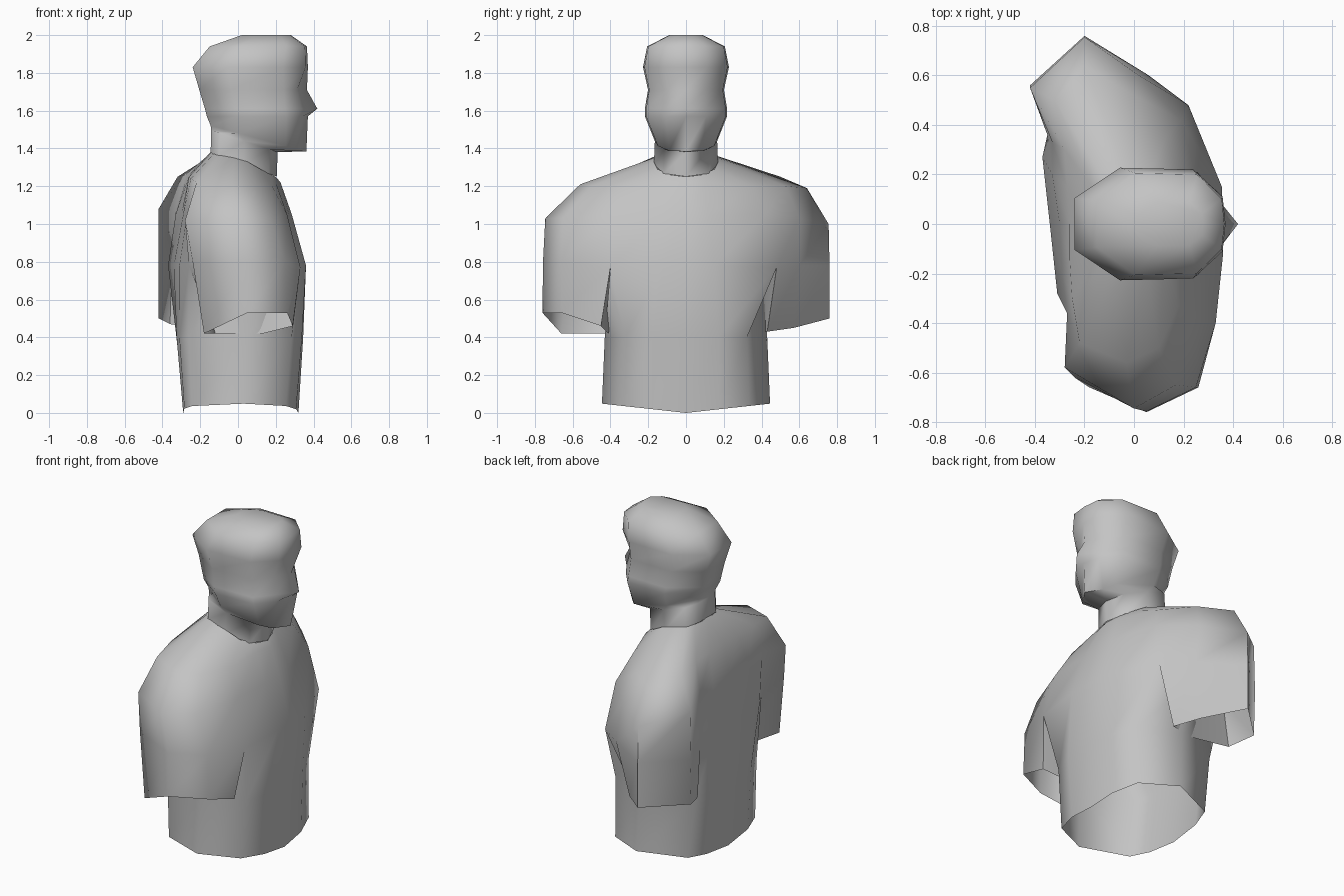
import bpy
import bmesh
from math import radians
from mathutils import Vector

default_cube = bpy.data.objects.get("Cube")
if default_cube:
    bpy.data.objects.remove(default_cube, do_unlink=True)

# One plain grey for the whole bust
grey = bpy.data.materials.new("plain grey")
grey.use_nodes = True
grey.diffuse_color = (0.55, 0.55, 0.55, 1)
grey.node_tree.nodes["Principled BSDF"].inputs["Base Color"].default_value = (0.55, 0.55, 0.55, 1)


def add_loft(bm, rings, cap_top=False):
    """Join stacked closed rings, listed counterclockwise from bottom to top."""
    loops = [[bm.verts.new(point) for point in ring] for ring in rings]
    count = len(loops[0])
    for lower, upper in zip(loops, loops[1:]):
        for i in range(count):
            j = (i + 1) % count
            bm.faces.new((lower[i], lower[j], upper[j], upper[i]))
    if cap_top:
        bm.faces.new(loops[-1])


def finish(name, bm, smooth_angle):
    """Weld the lofts into one grey object and shade it."""
    bmesh.ops.remove_doubles(bm, verts=bm.verts, dist=0.0001)
    mesh = bpy.data.meshes.new(name)
    bm.to_mesh(mesh)
    bm.free()
    mesh.materials.append(grey)
    part = bpy.data.objects.new(name, mesh)
    bpy.context.collection.objects.link(part)
    bpy.ops.object.select_all(action="DESELECT")
    part.select_set(True)
    bpy.context.view_layer.objects.active = part
    bpy.ops.object.shade_smooth_by_angle(angle=radians(smooth_angle))


def mirrored(half):
    """Complete a half outline that starts on the front centre line."""
    return half + [(u, -v) for u, v in reversed(half) if v > 0]


def ring(outline, z, back, front, width, skew=0.0, tilt=0.0):
    """Scale an outline between back and front, with optional twist and slope."""
    middle, reach = (front + back) / 2, (front - back) / 2
    points = []
    for u, v in outline:
        x, y = middle + reach * u, width * v
        points.append(Vector((x - skew * y, y, z + tilt * x)))
    return points


# Shirt, upper half: each side runs chest, front armpit, three outer sleeve
# points, back armpit, shoulder blade; the left side is swung back
left_side = [
    [(0.355, 0.15, 0.78), (0.22, 0.48, 0.77), (0.06, 0.6, 0.78), (-0.2, 0.76, 0.78),
     (-0.42, 0.56, 0.78), (-0.35, 0.36, 0.78), (-0.37, 0.27, 0.78)],
    [(0.27, 0.12, 1.05), (0.19, 0.42, 1.05), (0.02, 0.6, 1.03), (-0.2, 0.755, 1),
     (-0.42, 0.55, 1.08), (-0.33, 0.33, 1.07), (-0.33, 0.2, 1.05)],
    [(0.21, 0.1, 1.22), (0.13, 0.35, 1.2), (-0.02, 0.53, 1.2), (-0.2, 0.64, 1.19),
     (-0.32, 0.5, 1.25), (-0.28, 0.3, 1.26), (-0.27, 0.15, 1.25)],
]
right_side = [
    [(0.36, -0.12, 0.78), (0.33, -0.4, 0.77), (0.25, -0.66, 0.8), (0.05, -0.757, 0.8),
     (-0.24, -0.62, 0.8), (-0.26, -0.37, 0.78), (-0.31, -0.28, 0.78)],
    [(0.27, -0.12, 1.05), (0.26, -0.38, 1.05), (0.17, -0.65, 1.03), (0, -0.745, 1.03),
     (-0.28, -0.58, 1.02), (-0.27, -0.36, 1.05), (-0.29, -0.2, 1.05)],
    [(0.2, -0.1, 1.22), (0.18, -0.33, 1.2), (0.1, -0.5, 1.2), (-0.03, -0.56, 1.21),
     (-0.22, -0.48, 1.22), (-0.25, -0.3, 1.24), (-0.26, -0.14, 1.25)],
]
collar = [(0.18, 0.08, 1.26), (0.12, 0.15, 1.29), (0.05, 0.17, 1.33), (-0.02, 0.17, 1.35),
          (-0.1, 0.15, 1.365), (-0.13, 0.1, 1.37), (-0.145, 0.05, 1.375)]
left_side.append(collar)
right_side.append([(x, -y, z) for x, y, z in collar])
breastbone = [(0.36, 0, 0.78), (0.285, 0, 1.05), (0.225, 0, 1.22), (0.2, 0, 1.25)]
spine = [(-0.34, 0, 0.78), (-0.3, 0, 1.05), (-0.26, 0, 1.25), (-0.145, 0, 1.38)]

shirt = bmesh.new()
add_loft(shirt, [[front] + left + [back] + right[::-1] for front, left, back, right
                 in zip(breastbone, left_side, spine, right_side)])

# Shirt, trunk: open at the waist, the hem rising towards the sides
left_pit, right_pit = (-0.06, 0.42, 0.77), (0.03, -0.39, 0.77)
left, right = left_side[0], right_side[0]
chest_line = [breastbone[0], *left[:2], left_pit, *left[5:], spine[0],
              right[6], right[5], right_pit, right[1], right[0]]
trunk_outline = mirrored([(1, 0), (0.96, 0.4), (0.78, 0.75), (0.05, 1),
                          (-0.85, 0.74), (-0.98, 0.45), (-1, 0)])
hem = ring(trunk_outline, 0, -0.29, 0.32, 0.445)
for point in hem:
    point.z = 0.11 * abs(point.y)
add_loft(shirt, [hem, ring(trunk_outline, 0.4, -0.325, 0.345, 0.43, 0.04), chest_line])

# Shirt, sleeves: open cuffs below the armpits
left_cuff = [(0.07, 0.43, 0.43), (-0.01, 0.57, 0.45), (-0.2, 0.76, 0.5),
             (-0.42, 0.55, 0.5), (-0.36, 0.4, 0.47), (-0.08, 0.4, 0.43)]
right_cuff = [(0.29, -0.45, 0.46), (0.26, -0.66, 0.53), (0.05, -0.76, 0.53),
              (-0.18, -0.66, 0.42), (-0.12, -0.42, 0.42), (0.13, -0.41, 0.42)]
add_loft(shirt, [left_cuff, left[1:6] + [left_pit]])
add_loft(shirt, [right_cuff[::-1], (right[1:6] + [right_pit])[::-1]])
finish("shirt", shirt, 75)

# Head and neck: the neck flares under the jaw into boxy rings and a flat crown
neck_outline = mirrored([(1, 0), (0.75, 0.7), (0, 1), (-0.75, 0.9), (-1, 0.5)])
head_outline = mirrored([(1, 0), (0.96, 0.48), (0.57, 0.95), (-0.4, 0.98), (-1, 0.45)])
jaw = ring(head_outline, 1.482, -0.145, 0.362, 0.185, 0, -0.27)
cheeks = ring(head_outline, 1.57, -0.165, 0.37, 0.222)
nose = ring(head_outline, 1.61, -0.175, 0.365, 0.222)
eyes = ring(head_outline, 1.71, -0.205, 0.365, 0.205)
# Draw the jaw and eyes back from the face, and pull the nose forward
for level, recess in ((jaw, 0.05), (cheeks, 0.02), (nose, 0.02), (eyes, 0.04)):
    for side in (1, -1):
        level[side].x -= recess
for corner in (2, -2):
    jaw[corner].y *= 0.85
nose[0].x = 0.42
head = bmesh.new()
add_loft(head, [
    ring(neck_outline, 1.325, -0.145, 0.205, 0.17, 0, -0.36),
    ring(neck_outline, 1.45, -0.142, 0.21, 0.165, 0, -0.33),
    jaw, cheeks, nose, eyes,
    ring(head_outline, 1.83, -0.24, 0.37, 0.232),
    ring(head_outline, 1.94, -0.15, 0.365, 0.21),
    ring(head_outline, 2.0, 0.02, 0.28, 0.09),
], cap_top=True)
finish("head_and_neck", head, 75)
